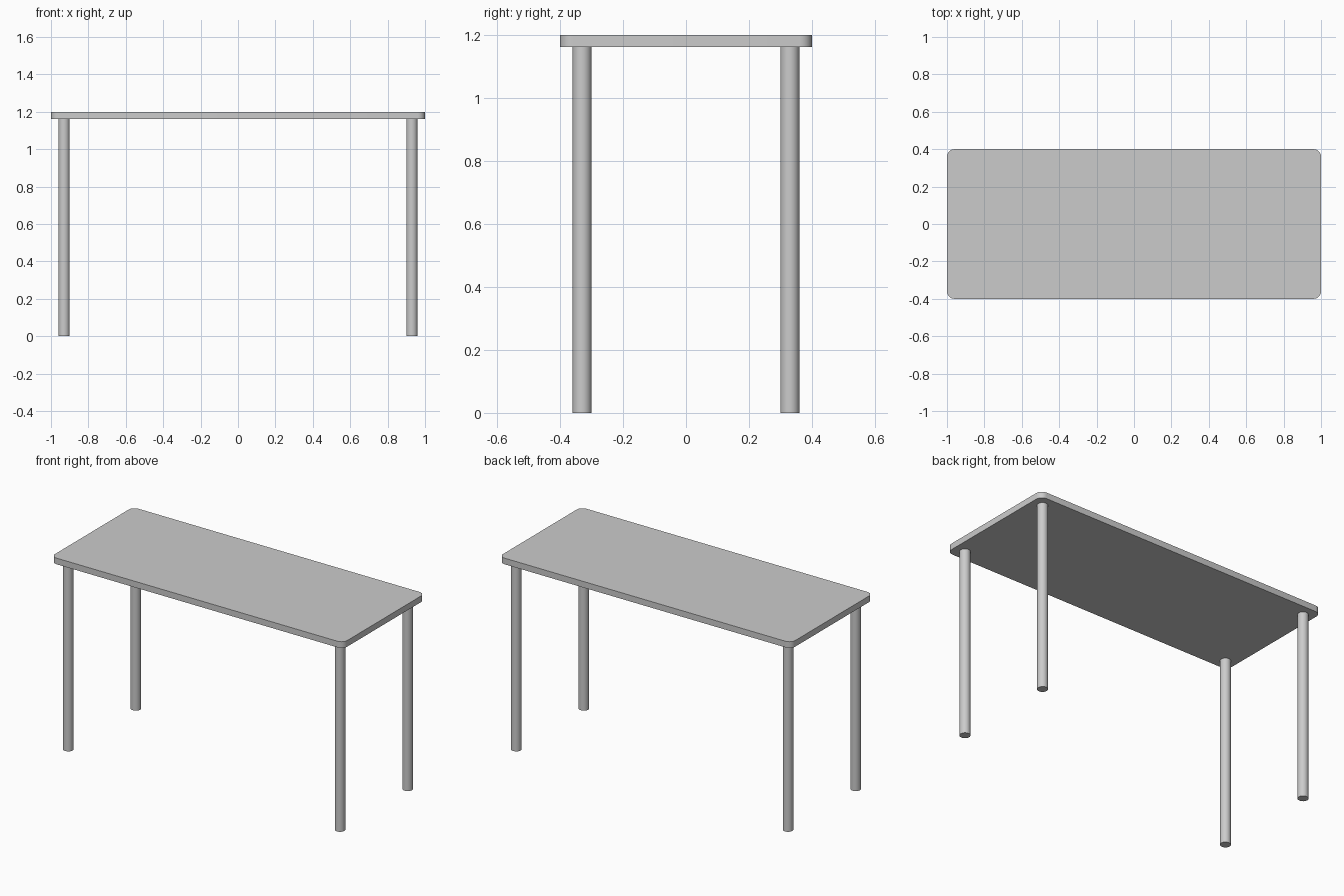
import bpy, bmesh, math

if "Cube" in bpy.data.objects:
    bpy.data.objects.remove(bpy.data.objects["Cube"])

TOP_Z, THICK = 1.2, 0.038
LEG_R, LEG_X, LEG_Y = 0.03, 0.93, 0.33


def finish(bm, name):
    mesh = bpy.data.meshes.new(name)
    bm.to_mesh(mesh)
    bm.free()
    obj = bpy.data.objects.new(name, mesh)
    bpy.context.collection.objects.link(obj)
    bpy.ops.object.select_all(action='DESELECT')
    obj.select_set(True)
    bpy.context.view_layer.objects.active = obj
    bpy.ops.object.shade_smooth_by_angle(angle=math.radians(35))
    return obj


# Tabletop: slab with rounded vertical corners
bm = bmesh.new()
bmesh.ops.create_cube(bm, size=1)
bmesh.ops.scale(bm, vec=(2, 0.8, THICK), verts=bm.verts)
bmesh.ops.translate(bm, vec=(0, 0, TOP_Z - THICK / 2), verts=bm.verts)
corners = [e for e in bm.edges if abs(e.verts[0].co.z - e.verts[1].co.z) > THICK / 2]
bmesh.ops.bevel(bm, geom=corners, offset=0.04, offset_type='OFFSET',
                segments=8, profile=0.5, affect='EDGES')
finish(bm, "tabletop")

# Four round legs
leg_h = TOP_Z - THICK
for y, row in ((-LEG_Y, "front"), (LEG_Y, "back")):
    for x, side in ((-LEG_X, "left"), (LEG_X, "right")):
        bm = bmesh.new()
        bmesh.ops.create_cone(bm, cap_ends=True, segments=32,
                              radius1=LEG_R, radius2=LEG_R, depth=leg_h)
        leg = finish(bm, f"{row}_{side}_leg")
        leg.location = (x, y, leg_h / 2)
